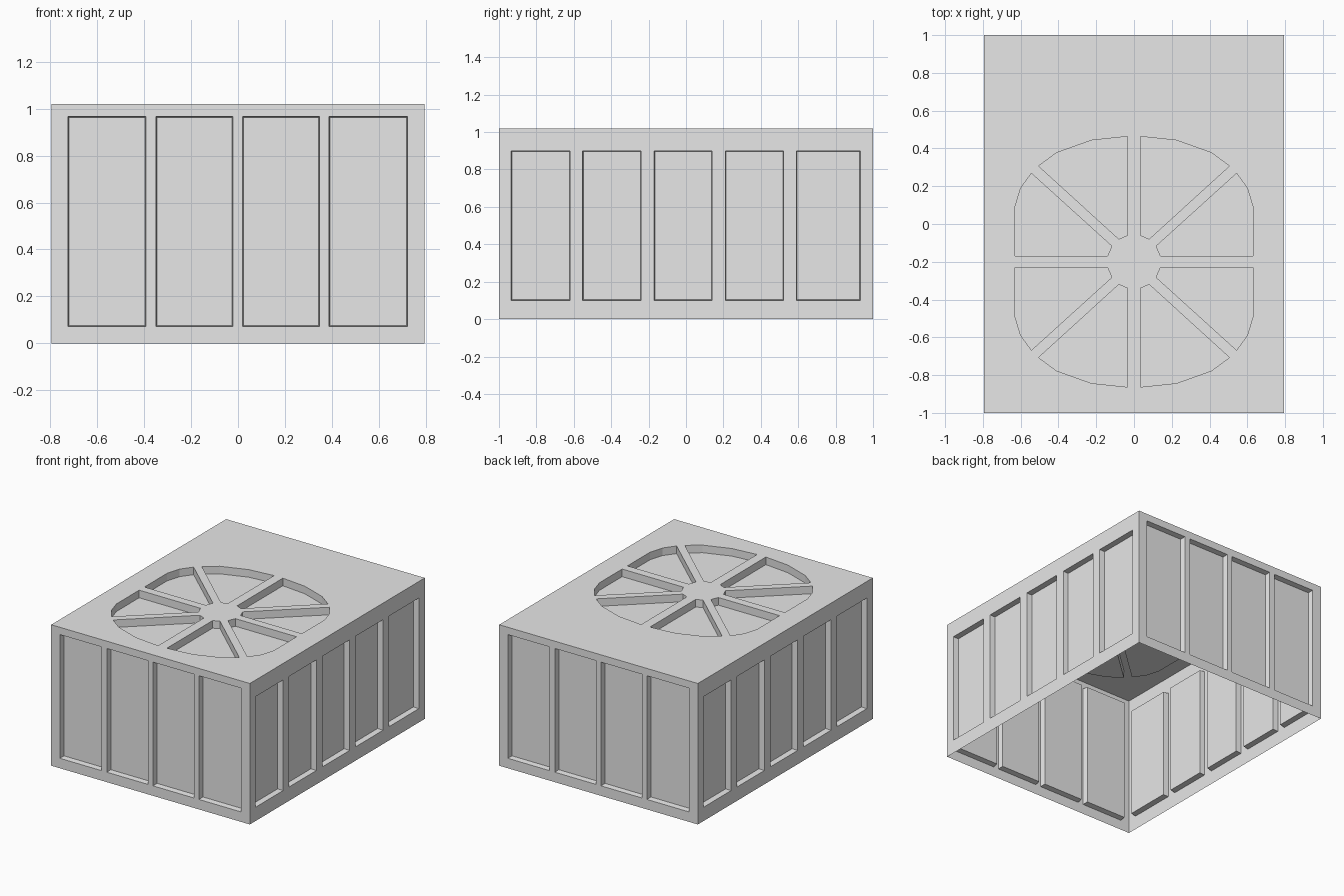
import bpy, bmesh
from math import radians
from mathutils import Matrix, Vector

cube = bpy.data.objects.get("Cube")
if cube:
    bpy.data.objects.remove(cube, do_unlink=True)

HALF_X, HALF_Y, HEIGHT = 0.795, 1.0, 1.02

grey = bpy.data.materials.new("plain grey")
grey.use_nodes = True
grey.diffuse_color = (0.8, 0.8, 0.8, 1)
grey.node_tree.nodes["Principled BSDF"].inputs["Base Color"].default_value = (0.8, 0.8, 0.8, 1)


def rect(u0, u1, v0, v1):
    return [(u0, v0), (u1, v0), (u1, v1), (u0, v1)]


def counter_clockwise(pts):
    area = sum(a[0] * b[1] - b[0] * a[1] for a, b in zip(pts, pts[1:] + pts[:1]))
    return pts if area > 0 else pts[::-1]


def recessed_sheet(name, outline, pockets, depth, draft, matrix):
    """Flat sheet facing local +z with closed pockets sunk into it."""
    bm = bmesh.new()
    edges, loops = [], []
    for pts in [outline] + pockets:
        ring = [bm.verts.new((u, v, 0)) for u, v in counter_clockwise(pts)]
        edges += [bm.edges.new(p) for p in zip(ring, ring[1:] + ring[:1])]
        loops.append(ring)
    bmesh.ops.triangle_fill(bm, use_beauty=True, edges=edges, normal=(0, 0, 1))
    bm.normal_update()
    for f in bm.faces:
        if f.normal.z < 0:
            f.normal_flip()
    # Pocket sides and floors, drawn in slightly towards the middle
    for ring in loops[1:]:
        mid = sum((v.co for v in ring), Vector()) / len(ring)
        low = []
        for v in ring:
            d = mid - v.co
            low.append(bm.verts.new(v.co + Vector((
                draft if d.x > 0 else -draft, draft if d.y > 0 else -draft, -depth))))
        n = len(ring)
        for i in range(n):
            j = (i + 1) % n
            bm.faces.new((ring[i], ring[j], low[j], low[i]))
        bm.faces.new(low)
    bm.transform(matrix)
    mesh = bpy.data.meshes.new(name)
    bm.to_mesh(mesh)
    bm.free()
    mesh.materials.append(grey)
    obj = bpy.data.objects.new(name, mesh)
    bpy.context.collection.objects.link(obj)
    return obj


# Four walls with tall recessed panels between narrow ribs
end_spans = [(-0.725, -0.393), (-0.35, -0.022), (0.02, 0.348), (0.388, 0.723)]
side_spans = [(-0.935, -0.62), (-0.553, -0.24), (-0.17, 0.14), (0.21, 0.522), (0.59, 0.932)]
end_panels = [rect(a, b, 0.072, 0.967) for a, b in end_spans]
side_panels = [rect(a, b, 0.1, 0.9) for a, b in side_spans]

walls = [("front_wall", 0, HALF_X, HALF_Y, end_panels),
         ("left_wall", 90, HALF_Y, HALF_X, side_panels),
         ("back_wall", 180, HALF_X, HALF_Y, end_panels),
         ("right_wall", 270, HALF_Y, HALF_X, side_panels)]
for name, angle, half, distance, panels in walls:
    place = (Matrix.Rotation(radians(angle), 4, 'Z')
             @ Matrix.Translation((0, -distance, 0))
             @ Matrix.Rotation(radians(90), 4, 'X'))
    recessed_sheet(name, rect(-half, half, 0, HEIGHT), panels, 0.04, 0.004, place)

# Top with a wheel of eight sunken sectors, mirrored from one quarter
FAN_Y = -0.2
quarter = [
    [(0.035, 0.14), (0.08, 0.12), (0.505, 0.507), (0.41, 0.577), (0.225, 0.643), (0.035, 0.663)],
    [(0.14, 0.03), (0.63, 0.03), (0.63, 0.29), (0.6, 0.39), (0.543, 0.468), (0.118, 0.083)],
]
sectors = [[(sx * x, FAN_Y + sy * y) for x, y in pts]
           for sx in (1, -1) for sy in (1, -1) for pts in quarter]
recessed_sheet("top_panel", rect(-HALF_X, HALF_X, -HALF_Y, HALF_Y), sectors, 0.055, 0,
               Matrix.Translation((0, 0, HEIGHT)))
